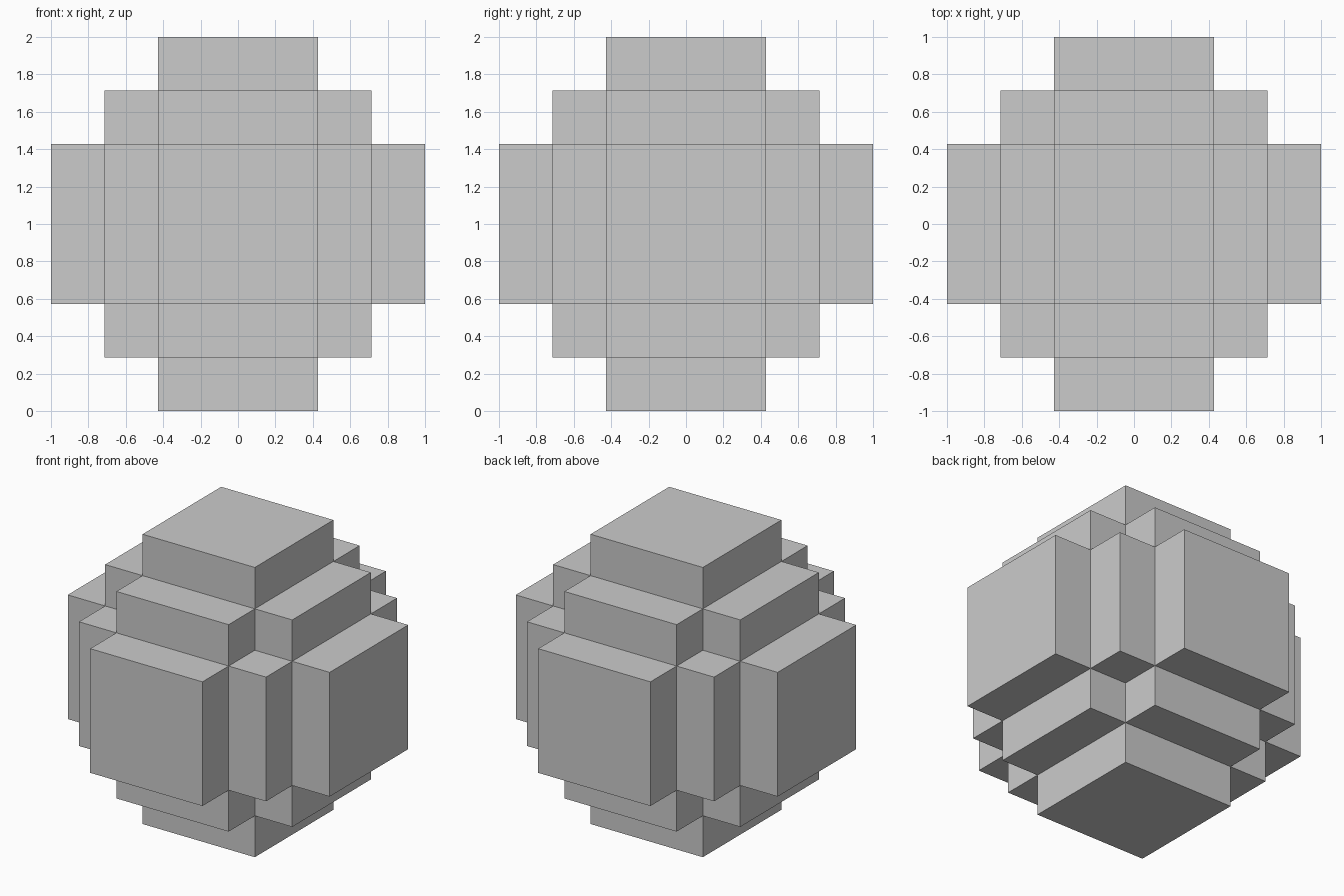
import bpy, bmesh
from itertools import product
from mathutils import Vector

if "Cube" in bpy.data.objects:
    bpy.data.objects.remove(bpy.data.objects["Cube"])

N = 3                     # voxels from the centre outward (7 across)
S = 2 / (2 * N + 1)       # voxel size

def filled(c):
    return c.length_squared < 11.5

bm = bmesh.new()

# Stepped ball: only the exposed sides of each voxel become faces
for cell in product(range(-N, N + 1), repeat=3):
    c = Vector(cell)
    if not filled(c):
        continue
    for axis, sign in product(range(3), (-1, 1)):
        n = Vector((0, 0, 0))
        n[axis] = sign
        if filled(c + n):
            continue
        u = Vector((0, 0, 0))
        u[(axis + 1) % 3] = 0.5
        v = n.cross(u)
        mid = c + n * 0.5
        corners = [mid + u + v, mid - u + v, mid - u - v, mid + u - v]
        bm.faces.new([bm.verts.new(p * S + Vector((0, 0, 1))) for p in corners])

# Weld the sides and merge coplanar squares into clean flat faces
bmesh.ops.remove_doubles(bm, verts=bm.verts, dist=0.001)
bmesh.ops.recalc_face_normals(bm, faces=bm.faces)
bmesh.ops.dissolve_limit(bm, angle_limit=0.02, verts=bm.verts, edges=bm.edges)

mesh = bpy.data.meshes.new("stepped_ball")
bm.to_mesh(mesh)
bm.free()
bpy.context.collection.objects.link(bpy.data.objects.new("stepped_ball", mesh))
